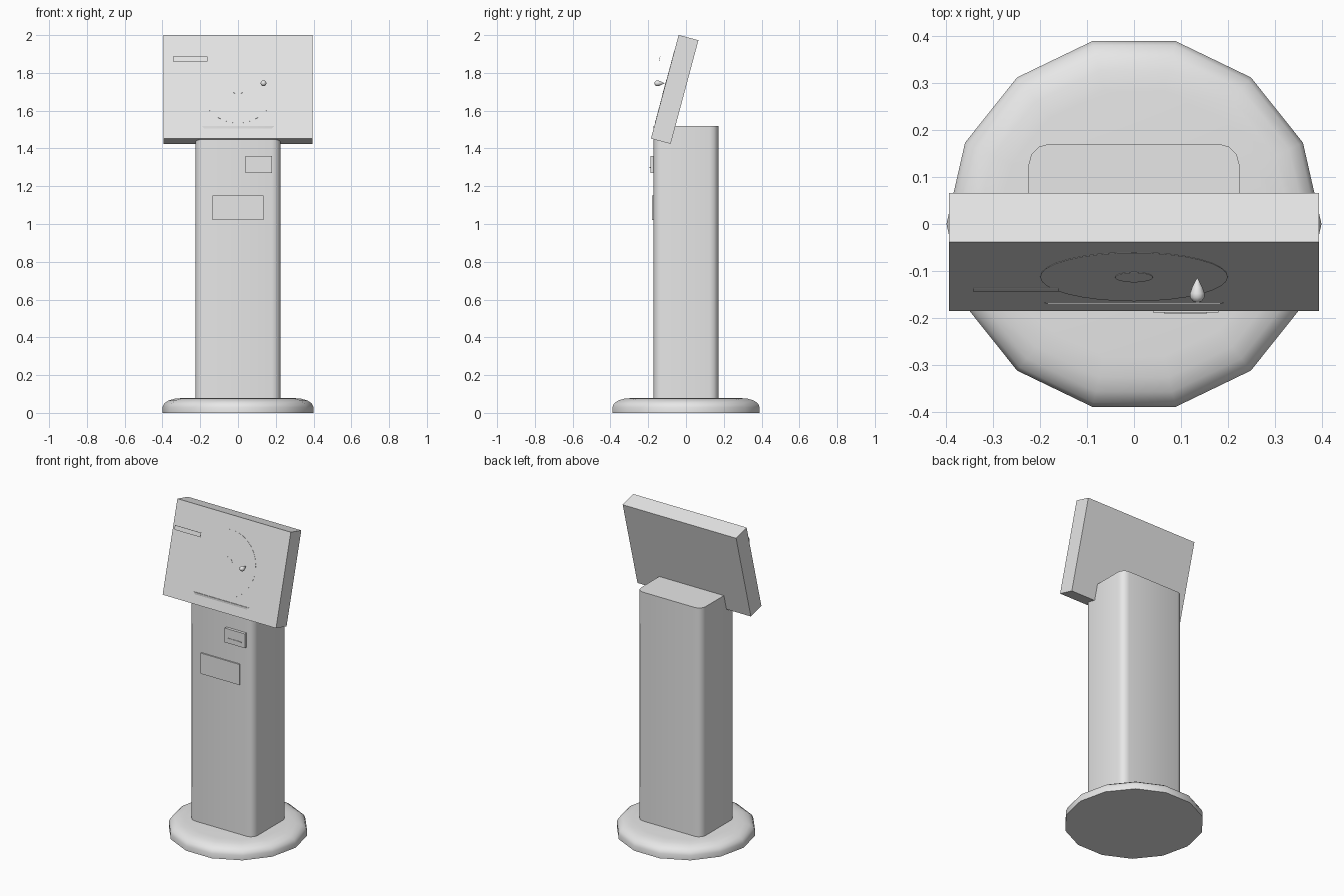
import bpy, bmesh, math
from mathutils import Matrix, Vector

if "Cube" in bpy.data.objects:
    bpy.data.objects.remove(bpy.data.objects["Cube"])

grey = bpy.data.materials.new("light_grey")
grey.diffuse_color = (0.8, 0.8, 0.8, 1)
grey.use_nodes = True
grey.node_tree.nodes["Principled BSDF"].inputs["Base Color"].default_value = grey.diffuse_color


def finish(bm, name, smooth=None):
    bmesh.ops.recalc_face_normals(bm, faces=bm.faces)
    me = bpy.data.meshes.new(name)
    bm.to_mesh(me)
    bm.free()
    ob = bpy.data.objects.new(name, me)
    bpy.context.collection.objects.link(ob)
    me.materials.append(grey)
    if smooth:
        bpy.ops.object.select_all(action='DESELECT')
        bpy.context.view_layer.objects.active = ob
        ob.select_set(True)
        bpy.ops.object.shade_smooth_by_angle(angle=math.radians(smooth))
    return ob


def box(name, size, loc, tilt=0, bevel=0):
    bm = bmesh.new()
    bmesh.ops.create_cube(bm, size=1)
    bmesh.ops.scale(bm, vec=size, verts=bm.verts)
    if bevel:  # round only the upright edges
        edges = [e for e in bm.edges
                 if abs(e.verts[0].co.z - e.verts[1].co.z) > 0.01]
        bmesh.ops.bevel(bm, geom=edges, offset=bevel, segments=3,
                        profile=0.5, affect='EDGES')
    bm.transform(Matrix.Translation(loc) @ Matrix.Rotation(tilt, 4, 'X'))
    return finish(bm, name, 35 if bevel else None)


def lathe(name, profile, steps, matrix=Matrix(), smooth=60):
    """Revolve (radius, height) points around z."""
    bm = bmesh.new()
    vs = [bm.verts.new((r, 0, z)) for r, z in profile]
    es = [bm.edges.new(p) for p in zip(vs, vs[1:])]
    bmesh.ops.spin(bm, geom=vs + es, axis=(0, 0, 1), cent=(0, 0, 0),
                   angle=math.tau, steps=steps)
    bmesh.ops.remove_doubles(bm, verts=bm.verts, dist=1e-5)
    bm.transform(matrix)
    return finish(bm, name, smooth)


TILT = math.radians(-15)
CENTRE = Vector((0, -0.06, 1.7125))
screen = Matrix.Translation(CENTRE) @ Matrix.Rotation(TILT, 4, 'X')

# Round foot with rolled rim
lathe("base", [(0, 0), (0.4, 0), (0.4, 0.03), (0.391, 0.05),
               (0.367, 0.066), (0.335, 0.075), (0.29, 0.079), (0, 0.079)], 14)

# Column and tilted screen housing
box("column", (0.45, 0.342, 1.45), (0, 0, 0.795), bevel=0.045)
box("screen_housing", (0.79, 0.108, 0.568), CENTRE, TILT)

# Flush dial discs on the screen face
for name, r, proud in (("dial_disc", 0.2, 0.001), ("dial_hub", 0.04, 0.002)):
    m = screen @ Matrix.Translation((0, -0.054, 0)) @ Matrix.Rotation(math.pi / 2, 4, 'X')
    lathe(name, [(0, -0.002), (r, -0.002), (r, proud), (0, proud)], 32, m, 30)

# Pin pointing into the screen, and the floating label bar
pin = Matrix.Translation((0.135, -0.168, 1.745)) @ Matrix.Rotation(-math.pi / 2, 4, 'X')
lathe("pin", [(0, 0), (0.009, 0.003), (0.015, 0.011), (0.0155, 0.02),
              (0.011, 0.033), (0.005, 0.045), (0, 0.054)], 12, pin)
box("label_bar", (0.182, 0.002, 0.027), (-0.252, -0.14, 1.873), TILT)

# Card reader with slot, and the keypad plate
box("card_reader", (0.14, 0.03, 0.09), (0.11, -0.174, 1.315))
box("card_slot", (0.09, 0.006, 0.006), (0.11, -0.189, 1.30))
box("keypad_plate", (0.27, 0.02, 0.13), (0, -0.169, 1.087))
